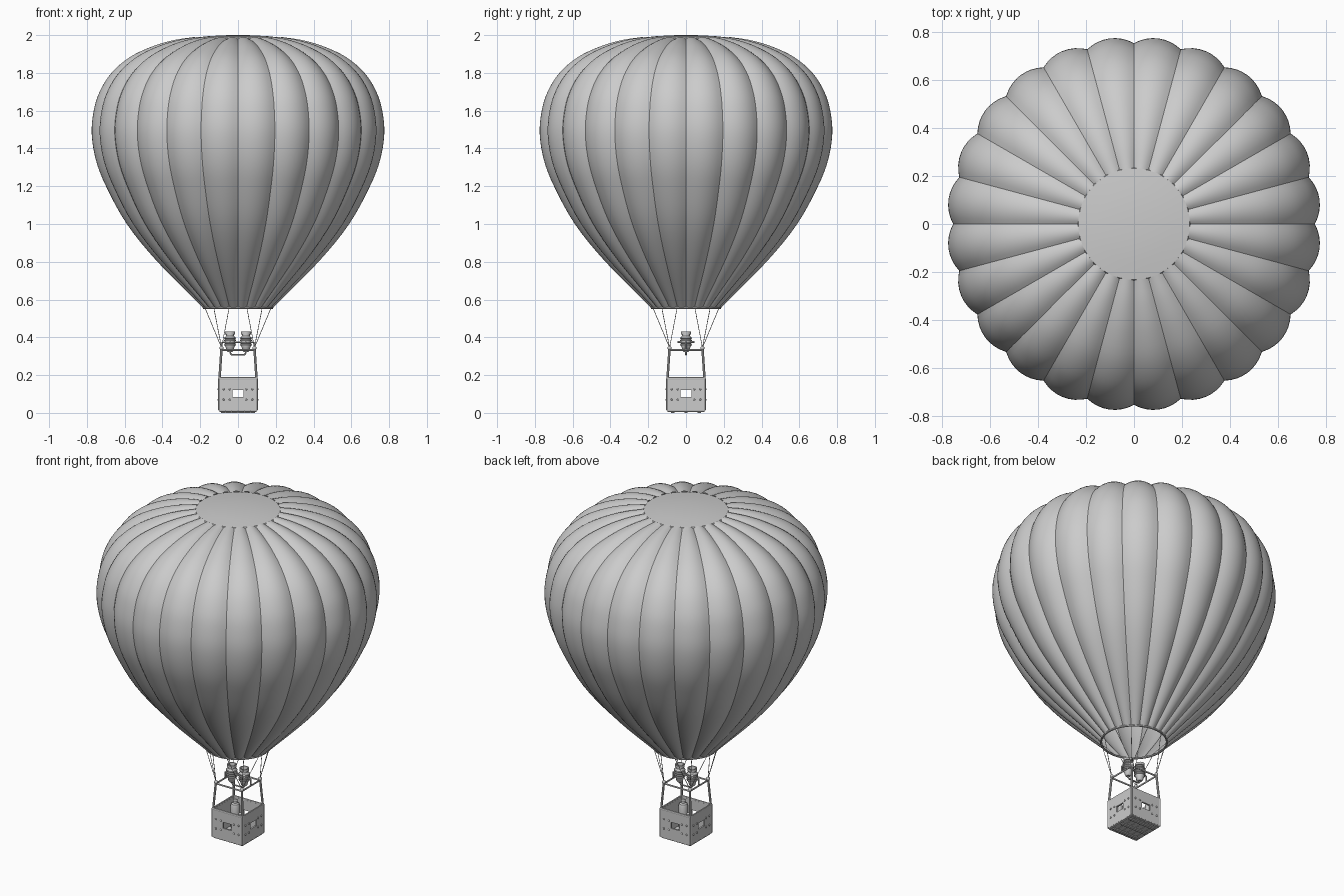
import bpy, bmesh, math
from mathutils import Matrix, Vector

if "Cube" in bpy.data.objects:
    bpy.data.objects.remove(bpy.data.objects["Cube"])


def finish(name, bm, angle=35, bevel=0):
    me = bpy.data.meshes.new(name)
    bm.to_mesh(me)
    bm.free()
    ob = bpy.data.objects.new(name, me)
    bpy.context.collection.objects.link(ob)
    if bevel:
        mod = ob.modifiers.new("bevel", 'BEVEL')
        mod.width, mod.segments = bevel, 2
    smooth(ob, angle)
    return ob


def smooth(ob, angle=35):
    bpy.ops.object.select_all(action='DESELECT')
    ob.select_set(True)
    bpy.context.view_layer.objects.active = ob
    bpy.ops.object.shade_smooth_by_angle(angle=math.radians(angle))


def tubes(name, paths, radius, cyclic=False, res=2):
    cu = bpy.data.curves.new(name, 'CURVE')
    cu.dimensions = '3D'
    cu.bevel_depth, cu.bevel_resolution, cu.use_fill_caps = radius, res, True
    for path in paths:
        sp = cu.splines.new('POLY')
        sp.points.add(len(path) - 1)
        for p, co in zip(sp.points, path):
            p.co = (*co, 1)
        sp.use_cyclic_u = cyclic
    ob = bpy.data.objects.new(name, cu)
    bpy.context.collection.objects.link(ob)
    bpy.ops.object.select_all(action='DESELECT')
    ob.select_set(True)
    bpy.context.view_layer.objects.active = ob
    bpy.ops.object.convert(target='MESH')
    smooth(bpy.context.view_layer.objects.active, 40)


def box(bm, centre, size, rot=Matrix()):
    bmesh.ops.create_cube(bm, size=1, matrix=rot @ Matrix.Translation(centre) @ Matrix.Diagonal((*size, 1)))


def lathe(bm, profile, x=0, y=0, n=20):
    rings = [[bm.verts.new((x + r * math.cos(2 * math.pi * j / n), y + r * math.sin(2 * math.pi * j / n), z))
              for j in range(n)] for r, z in profile]
    for a, b in zip(rings, rings[1:]):
        for j in range(n):
            k = (j + 1) % n
            bm.faces.new((a[j], a[k], b[k], b[j]))
    bm.faces.new(rings[0][::-1])
    bm.faces.new(rings[-1])


def circle(r, z, x=0, y=0, n=24):
    return [(x + r * math.cos(2 * math.pi * i / n), y + r * math.sin(2 * math.pi * i / n), z) for i in range(n)]


def spline(pts, steps):
    # Catmull-Rom curve through the given points
    P = [Vector(p) for p in pts]
    P = [2 * P[0] - P[1]] + P + [2 * P[-1] - P[-2]]
    out = []
    for i in range(1, len(P) - 2):
        a, b, c, d = P[i - 1:i + 3]
        for s in range(steps):
            t = s / steps
            out.append(0.5 * (2 * b + (c - a) * t + (2 * a - 5 * b + 4 * c - d) * t * t
                              + (3 * b - a - 3 * c + d) * t ** 3))
    return out + [P[-2]]


# Envelope: 24 bulging gores pinched at the seams
GORES, SEG = 24, 8
N = GORES * SEG
prof = spline([(.185, .555), (.43, .8), (.593, 1.0), (.704, 1.2), (.758, 1.34), (.78, 1.48), (.769, 1.6),
               (.738, 1.7), (.675, 1.8), (.575, 1.885), (.45, 1.943), (.335, 1.975), (.232, 1.99)], 4)
bm = bmesh.new()
rings = []
for i, p in enumerate(prof):
    tan = prof[min(i + 1, len(prof) - 1)] - prof[max(i - 1, 0)]
    nor = Vector((tan.y, -tan.x)).normalized()
    depth = .005 + .027 * p.x
    ring = []
    for j in range(N):
        t = 2 * (j % SEG) / SEG - 1
        q = p - nor * depth * t * t
        a = 2 * math.pi * j / N
        ring.append(bm.verts.new((q.x * math.cos(a), q.x * math.sin(a), q.y)))
    rings.append(ring)
for a, b in zip(rings, rings[1:]):
    for j in range(N):
        k = (j + 1) % N
        bm.faces.new((a[j], a[k], b[k], b[j]))
finish("envelope", bm, 22)

# Crown panel and mouth hem
bm = bmesh.new()
lathe(bm, [(.236, 1.979), (.232, 1.986), (.16, 1.994), (.08, 1.999), (.02, 2.0)], n=72)
finish("crown_panel", bm)
tubes("mouth_hem", [circle(.181, .556, n=72)], .006, True)

# Suspension cables, three to each corner of the burner frame
CORNERS = [(1, 1), (-1, 1), (-1, -1), (1, -1)]
cables = []
for k, (sx, sy) in enumerate(CORNERS):
    for da in (-30, 0, 30):
        a = math.radians(45 + 90 * k + da)
        cables.append([(.087 * sx, .087 * sy, .345), (.181 * math.cos(a), .181 * math.sin(a), .556)])
tubes("suspension_cables", cables, .0018, res=1)

# Burner frame, corner joints and basket poles
tubes("burner_frame", [[(.087 * sx, .087 * sy, .333) for sx, sy in CORNERS]], .0055, True)
tubes("basket_poles", [[(.098 * sx, .098 * sy, .18), (.087 * sx, .087 * sy, .345)] for sx, sy in CORNERS], .0065)
bm = bmesh.new()
for sx, sy in CORNERS:
    bmesh.ops.create_uvsphere(bm, u_segments=12, v_segments=8, radius=.011,
                              matrix=Matrix.Translation((.087 * sx, .087 * sy, .343)))
finish("frame_joints", bm)

# Burner support rails, cross bars and lower handle
rails = [[(-.087, 0, .333), (-.087, 0, .368), (-.078, 0, .375), (.078, 0, .375), (.087, 0, .368), (.087, 0, .333)]]
rails += [[(x, -.045, .375), (x, .045, .375)] for x in (-.042, .042)]
rails += [[(-.042, 0, .34), (-.042, 0, .318), (-.034, 0, .308), (.034, 0, .308), (.042, 0, .318), (.042, 0, .34)]]
tubes("burner_rails", rails, .0045)

# Twin burners with heating coils
bm = bmesh.new()
for x in (-.042, .042):
    lathe(bm, [(.012, .322), (.018, .33), (.022, .345), (.027, .355), (.027, .4), (.021, .408),
               (.021, .414), (.027, .416), (.027, .43), (.021, .43), (.019, .412)], x)
finish("burners", bm)
tubes("burner_coils", [circle(.028, z, x, n=20) for x in (-.042, .042) for z in (.36, .372, .384, .396)], .0042, True)

# Basket walls, each with a window
bm = bmesh.new()
studs = bmesh.new()
for k in range(4):
    rot = Matrix.Rotation(math.pi / 2 * k, 4, 'Z')
    y = -.098
    box(bm, (0, y, .0485), (.206, .01, .069), rot)
    box(bm, (0, y, .151), (.206, .01, .062), rot)
    for s in (-1, 1):
        box(bm, (s * .0655, y, .1015), (.075, .01, .037), rot)
        # rows of lacing studs beside the window
        for x in (.044, .076):
            for z in (.07, .125):
                bmesh.ops.create_uvsphere(studs, u_segments=10, v_segments=6, radius=.0055,
                                          matrix=rot @ Matrix.Translation((s * x, y - .005, z)))
finish("basket_walls", bm)
finish("wall_studs", studs)

# Basket rim, bottom edge and corner posts
tubes("basket_rim", [[(.099 * sx, .099 * sy, .183) for sx, sy in CORNERS]], .008, True)
tubes("basket_bottom_edge", [[(.098 * sx, .098 * sy, .016) for sx, sy in CORNERS]], .007, True)
tubes("basket_corner_posts", [[(.1 * sx, .1 * sy, .015), (.1 * sx, .1 * sy, .183)] for sx, sy in CORNERS], .006)

# Floor planks and skids
bm = bmesh.new()
for i in range(6):
    box(bm, ((i - 2.5) * .033, 0, .012), (.031, .196, .012))
for y in (-.07, 0, .07):
    box(bm, (0, y, .004), (.18, .018, .008))
finish("basket_floor", bm, bevel=.001)

# Fuel tanks in opposite corners
bm = bmesh.new()
for x, y in ((-.062, .062), (.062, -.062)):
    lathe(bm, [(.022, .018), (.026, .024), (.026, .15), (.022, .162), (.013, .168), (.013, .182), (.008, .184)], x, y)
finish("fuel_tanks", bm)
